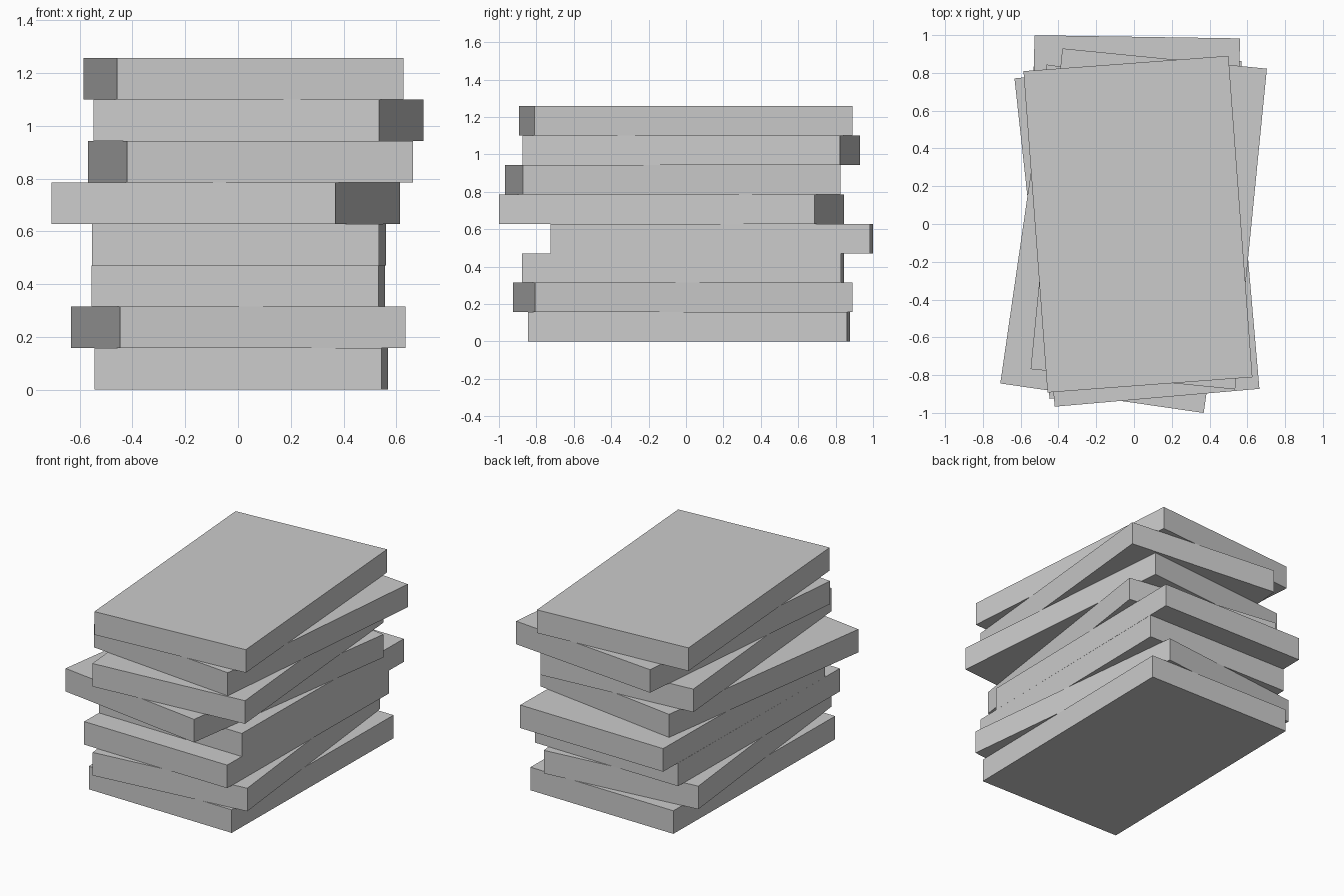
import bpy
import bmesh
from math import radians
from mathutils import Matrix

if "Cube" in bpy.data.objects:
    bpy.data.objects.remove(bpy.data.objects["Cube"])

WIDTH, DEPTH, THICK = 1.088, 1.706, 0.1572

# Each slab from the bottom up: centre x, centre y, turn in degrees
STACK = [
    (0.012, 0.017, -0.85),
    (0.001, -0.018, 6.26),
    (0.001, -0.017, -0.83),
    (0.004, 0.138, -0.87),
    (-0.047, -0.078, -8.26),
    (0.048, -0.070, 4.98),
    (0.078, 0.027, -5.65),
    (0.021, -0.001, 4.27),
]

# One shared flat slab, with its origin at the centre of its underside
mesh = bpy.data.meshes.new("slab")
bm = bmesh.new()
bmesh.ops.create_cube(bm, size=1, matrix=Matrix.Translation((0, 0, THICK / 2))
                      @ Matrix.Diagonal((WIDTH, DEPTH, THICK, 1)))
bm.to_mesh(mesh)
bm.free()

# Pile of slabs, each shifted and twisted a little
for i, (x, y, turn) in enumerate(STACK):
    slab = bpy.data.objects.new(f"slab_{i + 1}", mesh)
    slab.location = (x, y, i * THICK)
    slab.rotation_euler.z = radians(turn)
    bpy.context.collection.objects.link(slab)
